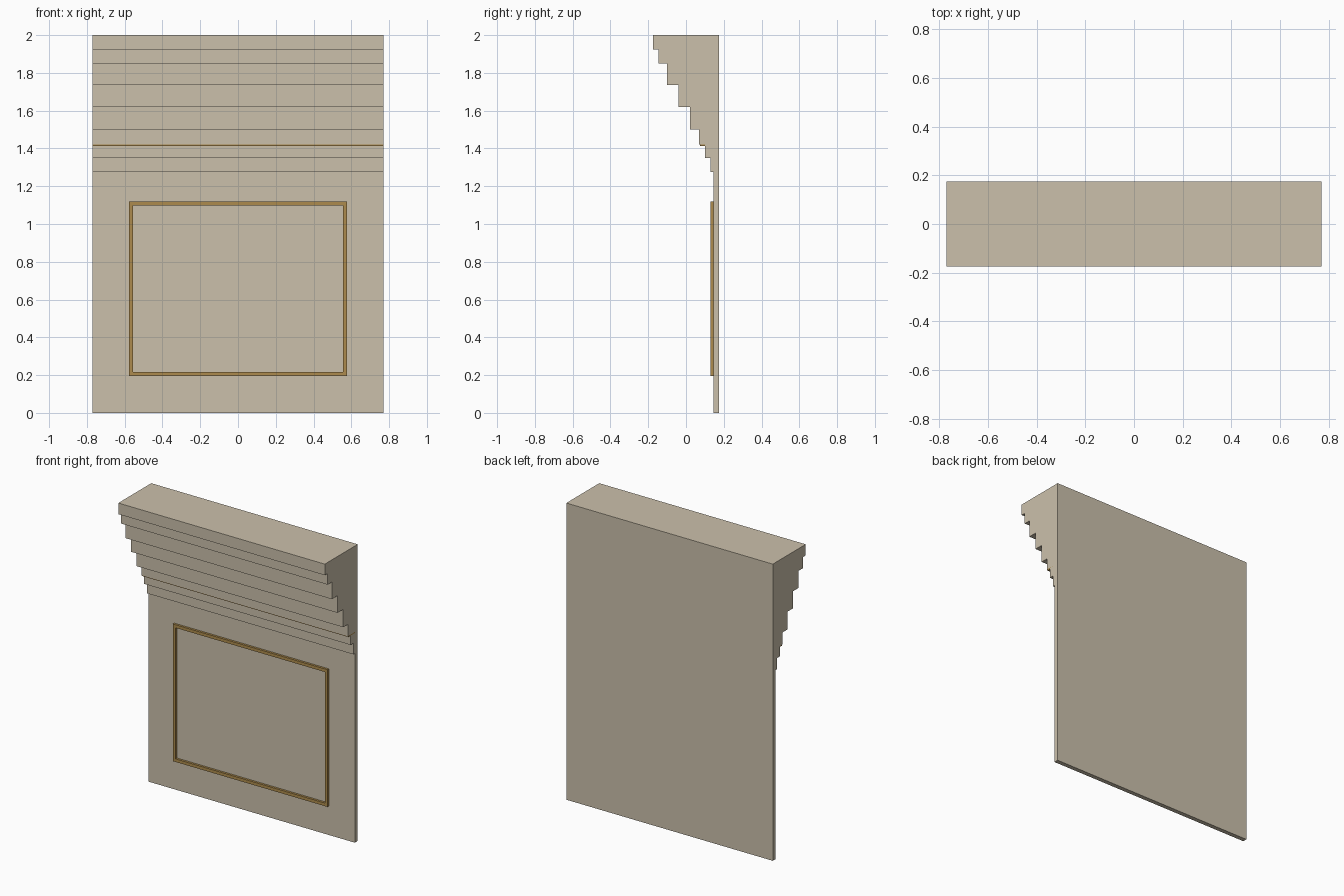
import bpy

cube = bpy.data.objects.get("Cube")
if cube:
    bpy.data.objects.remove(cube, do_unlink=True)


def make_material(name, rgb):
    mat = bpy.data.materials.new(name)
    mat.use_nodes = True
    mat.diffuse_color = (*rgb, 1)
    bsdf = next(n for n in mat.node_tree.nodes if n.type == "BSDF_PRINCIPLED")
    bsdf.inputs["Base Color"].default_value = (*rgb, 1)
    return mat


def box(name, low, high, mat):
    """Box spanning two opposite corners."""
    centre = [(a + b) / 2 for a, b in zip(low, high)]
    bpy.ops.mesh.primitive_cube_add(size=1, location=centre)
    obj = bpy.context.object
    obj.name = name
    obj.scale = [b - a for a, b in zip(low, high)]
    bpy.ops.object.transform_apply(location=False, rotation=False, scale=True)
    obj.data.materials.append(mat)
    return obj


stone = make_material("warm_stone", (0.60, 0.53, 0.41))
gold = make_material("aged_gold", (0.42, 0.26, 0.075))

HALF = 0.77      # half width of the wall and cornice
FACE = 0.145     # front plane of the wall
BACK = 0.175

# Wall panel
box("wall_panel", (-HALF, FACE, 0), (HALF, BACK, 2), stone)

# Stepped cornice: height of each course's top and its front plane
courses = [(1.35, 0.13), (1.42, 0.10), (1.50, 0.07), (1.62, 0.02),
           (1.735, -0.04), (1.85, -0.10), (1.925, -0.145), (2.0, -0.175)]
bottom = 1.275
for i, (top, front) in enumerate(courses):
    box(f"cornice_course_{i + 1}", (-HALF, front, bottom), (HALF, FACE, top), stone)
    bottom = top

# Thin gilt line beneath the third course
box("gilt_line", (-HALF, 0.075, 1.413), (HALF, FACE, 1.423), gold)

# Gilt rectangular frame on the wall
OUTER, BAR, LOW, HIGH = 0.577, 0.021, 0.195, 1.12
for name, z in (("bottom", LOW), ("top", HIGH - BAR)):
    box(f"frame_{name}_bar", (-OUTER, 0.13, z), (OUTER, FACE, z + BAR), gold)
for name, x in (("right", -OUTER), ("left", OUTER - BAR)):
    box(f"frame_{name}_bar", (x, 0.13, LOW + BAR), (x + BAR, FACE, HIGH - BAR), gold)
